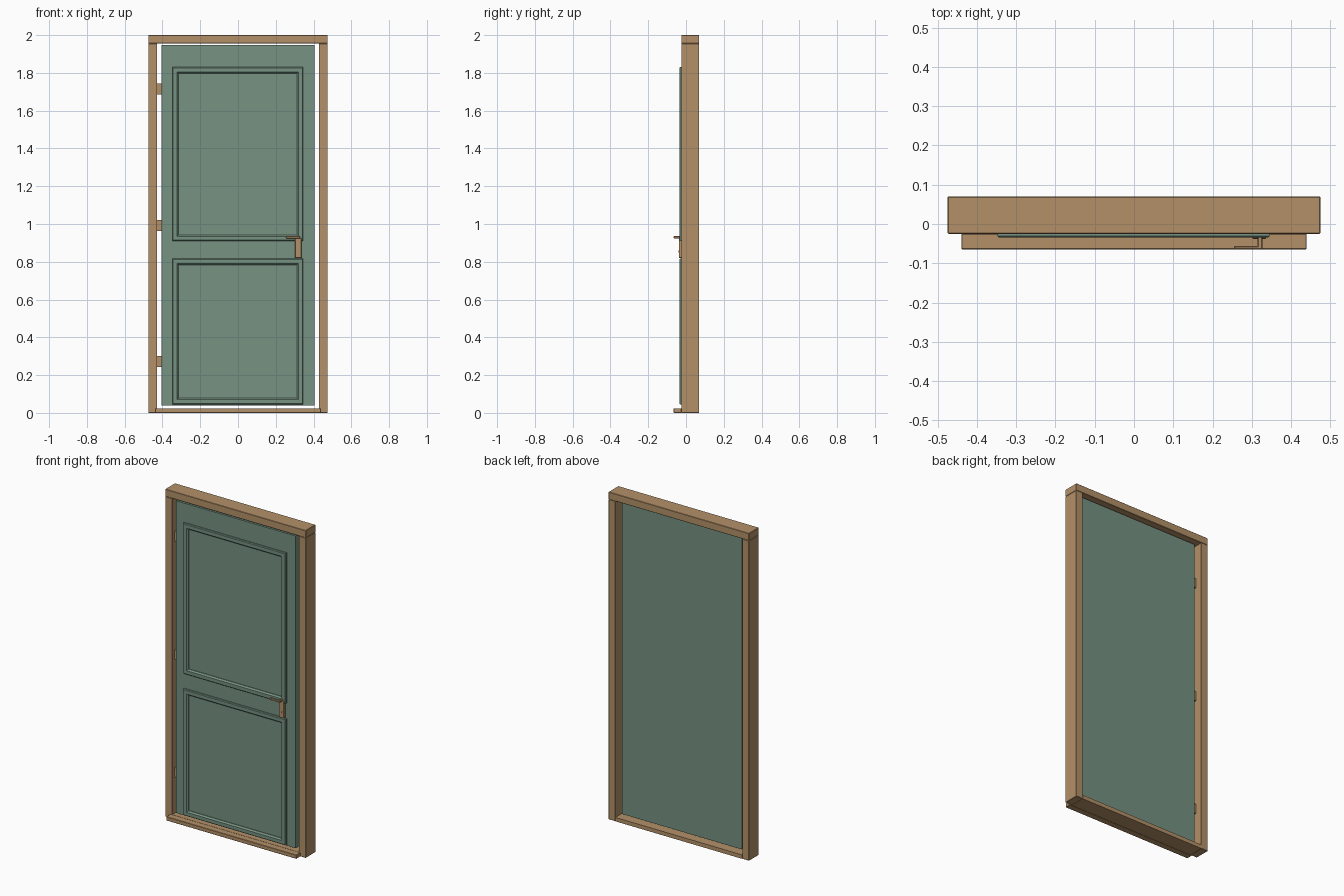
import bpy, bmesh, math
from mathutils import Matrix

if "Cube" in bpy.data.objects:
    bpy.data.objects.remove(bpy.data.objects["Cube"])


def material(name, rgb):
    m = bpy.data.materials.new(name)
    m.diffuse_color = (*rgb, 1)
    m.use_nodes = True
    m.node_tree.nodes["Principled BSDF"].inputs["Base Color"].default_value = m.diffuse_color
    return m


WOOD = material("tan wood", (0.45, 0.28, 0.14))
GREEN = material("sage green", (0.18, 0.288, 0.22))


def finish(name, bm, mat, bevel=0):
    bmesh.ops.recalc_face_normals(bm, faces=bm.faces)
    me = bpy.data.meshes.new(name)
    bm.to_mesh(me)
    bm.free()
    me.materials.append(mat)
    ob = bpy.data.objects.new(name, me)
    bpy.context.collection.objects.link(ob)
    if bevel:
        b = ob.modifiers.new("bevel", 'BEVEL')
        b.width = bevel
        b.segments = 1
    return ob


def box(name, x, y, z, mat, bevel=0):
    bm = bmesh.new()
    bmesh.ops.create_cube(bm, size=1)
    for v in bm.verts:
        v.co = [lo + (c + 0.5) * (hi - lo) for c, (lo, hi) in zip(v.co, (x, y, z))]
    return finish(name, bm, mat, bevel)


def cylinder(name, centre, radius, depth, mat):
    bm = bmesh.new()
    m = Matrix.Translation(centre) @ Matrix.Rotation(math.pi / 2, 4, 'X')
    bmesh.ops.create_cone(bm, cap_ends=True, segments=16, radius1=radius,
                          radius2=radius, depth=depth, matrix=m)
    return finish(name, bm, mat)


def moulding(name, x, z, profile):
    """Rectangular ring made by sweeping (inset, y) points around a panel."""
    bm = bmesh.new()
    rings = []
    for d, y in profile:
        x0, x1, z0, z1 = x[0] + d, x[1] - d, z[0] + d, z[1] - d
        rings.append([bm.verts.new(p) for p in
                      ((x0, y, z0), (x1, y, z0), (x1, y, z1), (x0, y, z1))])
    for a, b in zip(rings, rings[1:] + rings[:1]):
        for i in range(4):
            j = (i + 1) % 4
            bm.faces.new((a[i], a[j], b[j], b[i]))
    return finish(name, bm, GREEN)


# Frame
DEPTH = (-0.025, 0.07)
for side, s in (("left", -1), ("right", 1)):
    box(f"{side}_jamb", sorted((s * 0.475, s * 0.428)), DEPTH, (0, 1.955), WOOD, 0.002)
box("head_jamb", (-0.475, 0.475), DEPTH, (1.955, 2), WOOD, 0.002)
box("threshold", (-0.428, 0.428), DEPTH, (0, 0.024), WOOD)
box("sill_nosing", (-0.44, 0.44), (-0.065, -0.025), (0, 0.024), WOOD, 0.002)

# Door leaf and panel mouldings
box("door_leaf", (-0.405, 0.405), (-0.022, 0.04), (0.04, 1.947), GREEN)
PROFILE = [(0, -0.02), (0, -0.031), (0.004, -0.035), (0.025, -0.035),
           (0.033, -0.026), (0.033, -0.02)]
for name, z in (("upper", (0.91, 1.83)), ("lower", (0.045, 0.817))):
    moulding(f"{name}_panel_moulding", (-0.348, 0.345), z, PROFILE)

# Hinges
for i, z in enumerate((0.273, 0.993, 1.715)):
    box(f"hinge_{i + 1}", (-0.43, -0.404), (0.0, 0.025), (z - 0.029, z + 0.029), WOOD)

# Handle
box("handle_plate", (0.302, 0.336), (-0.038, -0.02), (0.82, 0.926), WOOD, 0.002)
box("handle_neck", (0.315, 0.327), (-0.065, -0.03), (0.923, 0.936), WOOD, 0.002)
box("handle_lever", (0.255, 0.327), (-0.065, -0.056), (0.924, 0.936), WOOD, 0.002)
cylinder("keyhole_ring", (0.319, -0.0385, 0.855), 0.005, 0.003, WOOD)
